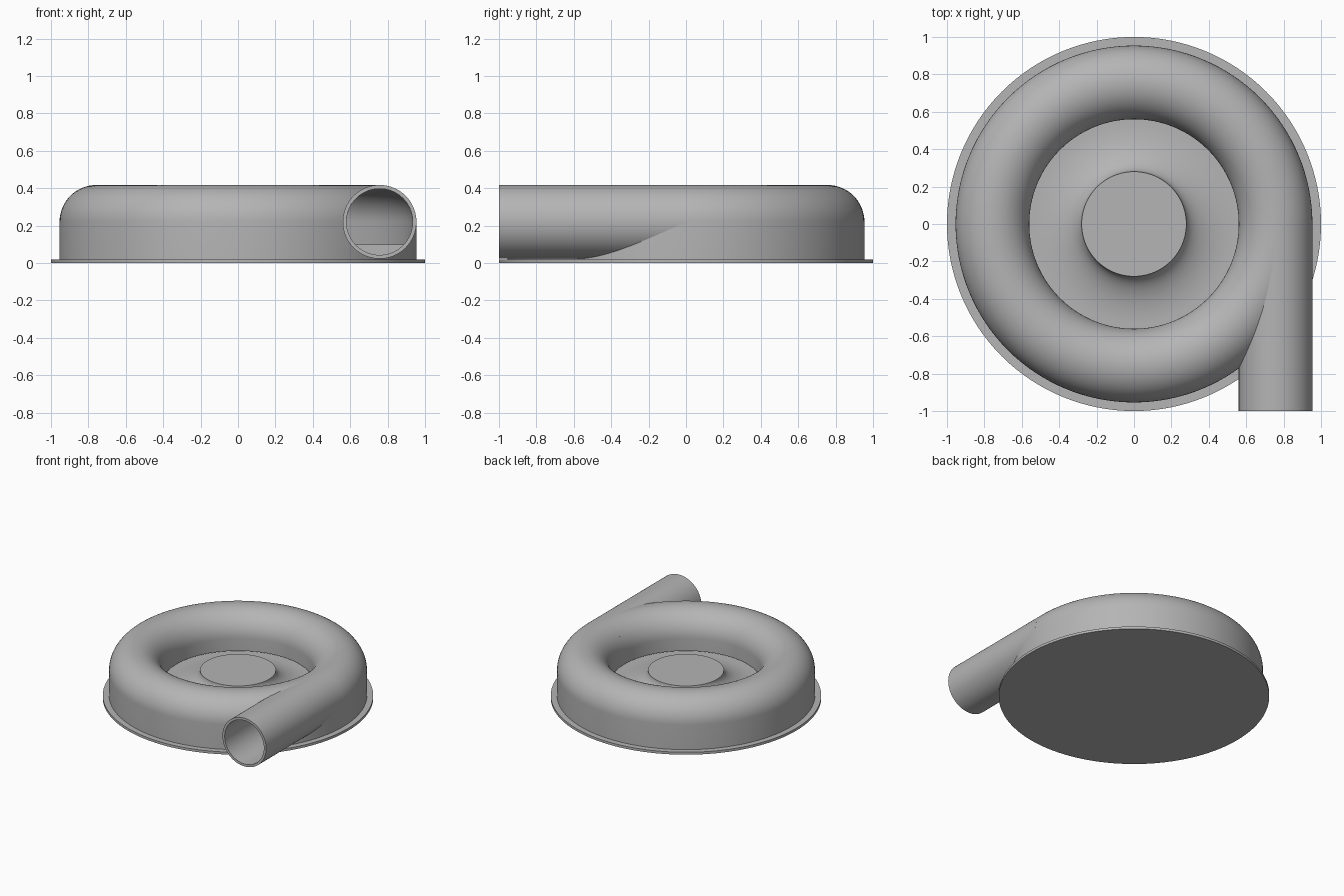
import bpy, math
from mathutils import Matrix

cube = bpy.data.objects.get("Cube")
if cube:
    bpy.data.objects.remove(cube)

grey = bpy.data.materials.new("housing grey")
grey.use_nodes = True
colour = (0.46, 0.46, 0.46, 1)
grey.diffuse_color = colour
grey.node_tree.nodes["Principled BSDF"].inputs["Base Color"].default_value = colour

TUBE_R, TUBE_Z, WALL = 0.197, 0.22, 0.02   # shared tube section
RING_R = 0.757                             # ring centreline, also outlet axis x
SEGS = 128


def arc(cx, cz, rx, rz, start, end, steps):
    """Points on an elliptical arc, angles in degrees."""
    angles = [math.radians(start + (end - start) * i / steps) for i in range(steps + 1)]
    return [(cx + rx * math.cos(a), cz + rz * math.sin(a)) for a in angles]


def lathe(name, profile, closed=False, matrix=None):
    """Revolve (radius, height) points around z; zero radius ends become poles."""
    verts, rings, faces = [], [], []
    for r, z in profile:
        n = 1 if r < 1e-6 else SEGS
        rings.append(range(len(verts), len(verts) + n))
        verts += [(r * math.cos(math.tau * i / SEGS), r * math.sin(math.tau * i / SEGS), z)
                  for i in range(n)]
    pairs = list(zip(rings, rings[1:]))
    if closed:
        pairs.append((rings[-1], rings[0]))
    for a, b in pairs:
        for i in range(SEGS):
            j = (i + 1) % SEGS
            quad = [a[i % len(a)], a[j % len(a)], b[j % len(b)], b[i % len(b)]]
            faces.append(list(dict.fromkeys(quad)))
    mesh = bpy.data.meshes.new(name)
    mesh.from_pydata(verts, [], faces)
    mesh.materials.append(grey)
    if matrix:
        mesh.transform(matrix)
    obj = bpy.data.objects.new(name, mesh)
    bpy.context.collection.objects.link(obj)
    return obj


def cut(obj, cutter):
    mod = obj.modifiers.new("cut " + cutter.name, 'BOOLEAN')
    mod.operation, mod.object, mod.solver = 'DIFFERENCE', cutter, 'EXACT'


def along_y(y):
    """Places a lathed part on the outlet axis, running forward from y."""
    return Matrix.Translation((RING_R, y, TUBE_Z)) @ Matrix.Rotation(math.pi / 2, 4, 'X')


# Mounting flange
flange = lathe("base_flange", [(0, 0), (1, 0), (1, 0.02), (0, 0.02)])

# Hollow scroll casing, open below the inner lip
LIP_Z = 0.12
INNER = TUBE_R - WALL
outer_skin = [(RING_R + TUBE_R, 0.015)] + arc(RING_R, TUBE_Z, TUBE_R, TUBE_R, 0, 180, 32)
inner_skin = arc(RING_R, TUBE_Z, INNER, INNER, 180, 0, 32)
casing = lathe("scroll_casing", outer_skin + [(RING_R - TUBE_R, LIP_Z), (RING_R - INNER, LIP_Z)]
               + inner_skin + [(RING_R + INNER, 0.015)], closed=True)

# Floor with a hub that flares down to it
FLOOR_Z = 0.1
flare = arc(0.54, 0.225, 0.26, 0.225 - FLOOR_Z, 270, 180, 20)
floor = lathe("floor_and_hub", [(0, 0.015), (0.94, 0.015), (0.94, FLOOR_Z)] + flare + [(0, 0.225)])

# Tangential outlet pipe
LENGTH = 1.0
outlet = lathe("outlet_pipe", [(TUBE_R, 0), (TUBE_R, LENGTH), (INNER, LENGTH), (INNER, 0)],
               closed=True, matrix=along_y(0))

# Bore cutter that opens the casing and floor into the pipe
bore = lathe("bore_cutter", [(0, 0), (INNER, 0), (INNER, LENGTH + 0.1), (0, LENGTH + 0.1)],
             matrix=along_y(-0.02))
# Chamber cutter that trims the pipe walls inside the scroll
chamber = lathe("chamber_cutter", [(RING_R - INNER, FLOOR_Z)] + inner_skin
                + [(RING_R + INNER, FLOOR_Z)], closed=True)
cut(casing, bore)
cut(floor, bore)
cut(outlet, chamber)
for helper in (bore, chamber):
    helper.hide_render = True
    helper.hide_set(True)

# Smooth curves, crisp edges
for obj in (flange, casing, floor, outlet):
    mesh = obj.data
    bpy.ops.object.select_all(action='DESELECT')
    obj.select_set(True)
    bpy.context.view_layer.objects.active = obj
    for mod in list(obj.modifiers):
        bpy.ops.object.modifier_apply(modifier=mod.name)
    bpy.ops.object.shade_smooth_by_angle(angle=math.radians(35))
